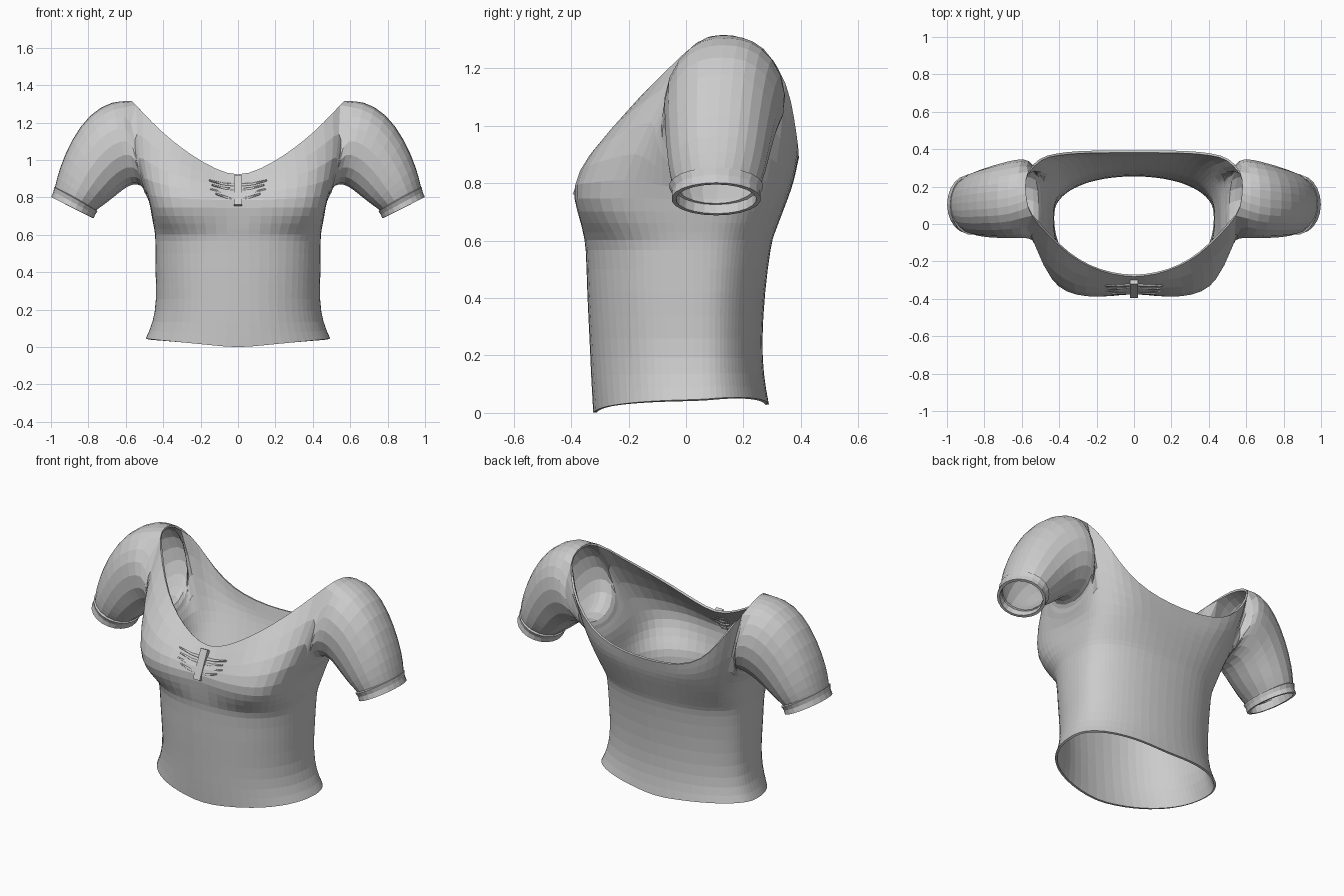
import bpy, bmesh, math
from mathutils import Vector

if "Cube" in bpy.data.objects:
    bpy.data.objects.remove(bpy.data.objects["Cube"])

Y0 = 0.05
# column directions round half the body, front centre to back centre (degrees)
ANG = [0, 15, 28, 39, 49, 58, 66, 74, 82, 93, 104, 112, 119, 126, 133, 142, 152, 165, 180]
# body rings: z, half width, front y, back y, squareness front, squareness back
RINGS = [(-.004, .495, -.326, .291, 2.2, 2.1), (.13, .456, -.334, .272, 2.2, 2.1),
         (.25, .436, -.338, .266, 2.3, 2.1), (.42, .444, -.347, .276, 2.4, 2.1),
         (.59, .442, -.350, .298, 2.5, 2.3), (.62, .446, -.360, .308, 2.9, 2.4),
         (.70, .462, -.388, .338, 4.4, 2.8), (.79, .474, -.404, .372, 5.6, 3.4)]
# upper edge: front neckline, down and up the armhole, back neckline
EDGE = [(0, -.285, .91), (.12, -.27, .95), (.24, -.23, 1.02), (.35, -.165, 1.1),
        (.46, -.06, 1.2), (.56, .05, 1.31),
        (.572, -.05, 1.17), (.55, -.1, 1.02), (.51, -.04, .89), (.505, .11, .855),
        (.515, .25, .9), (.545, .35, 1.02), (.565, .352, 1.16),
        (.575, .28, 1.27), (.51, .355, 1.15), (.42, .378, 1.02), (.3, .391, .93),
        (.15, .393, .893), (0, .393, .885)]
# sleeve rings: top x, z, bottom x, z, centre y, half depth
SLEEVE = [(.67, 1.322, .565, .86, .137, .228), (.795, 1.255, .61, .83, .125, .215),
          (.895, 1.11, .66, .79, .115, .2), (.958, .955, .71, .755, .109, .184),
          (.98, .86, .752, .728, .106, .168), (.984, .84, .76, .718, .105, .158)]
PHI = [-30, -65, -105, -145, 180, 145, 100, 60, 30, 10, -10]


def ring_point(ring, a):
    z, xr, yf, yb, nf, nb = ring
    s, c = math.sin(math.radians(a)), math.cos(math.radians(a))
    n = nf if c > 0 else nb
    r = (abs(s) ** n + abs(c) ** n) ** (-1 / n)
    x = xr * r * s
    y = Y0 + r * c * ((yf - Y0) if c > 0 else -(yb - Y0))
    if z > .68 and a < 20:                       # dip between the cups
        y += .025 * (1 - a / 20)
    if z < .05:                                  # wavy hem
        z += .05 * abs(s) + (.03 if c < 0 else 0) * abs(c)
    return Vector((x if 0 < a < 180 else 0, y, z))


def tube_point(r, deg, square=1):
    tx, tz, bx, bz, yc, ry = r
    c, s = math.cos(math.radians(deg)), math.sin(math.radians(deg))
    s = math.copysign(abs(s) ** square, s)
    return Vector(((tx + bx) / 2 + (tx - bx) / 2 * c, yc + ry * s,
                   (tz + bz) / 2 + (tz - bz) / 2 * c))


def skin(bm, lower, upper, closed=False):
    n = len(lower)
    for i in range(n if closed else n - 1):
        j = (i + 1) % n
        bm.faces.new((lower[i], lower[j], upper[j], upper[i]))


def finish(name, bm, thick, levels):
    me = bpy.data.meshes.new(name)
    bm.to_mesh(me)
    bm.free()
    ob = bpy.data.objects.new(name, me)
    bpy.context.collection.objects.link(ob)
    mir = ob.modifiers.new("mirror", 'MIRROR')
    mir.use_clip = True
    if levels:
        sub = ob.modifiers.new("round", 'SUBSURF')
        sub.levels = sub.render_levels = levels
    sol = ob.modifiers.new("cloth", 'SOLIDIFY')
    sol.thickness = thick
    sol.offset = -1
    return ob


# blouse body and puffed sleeves
bm = bmesh.new()
rows = [[bm.verts.new(ring_point(r, a)) for a in ANG] for r in RINGS]
mid, top = [], []
for k, e in enumerate(EDGE):
    low, e = rows[-1][k].co, Vector(e)
    m = low.lerp(e, .45)
    out = Vector((m.x, m.y - Y0, 0)).normalized()
    bulge = .04 if 2 <= k <= 5 else .015
    mid.append(bm.verts.new(m + out * (bulge if 1 < k < 17 else 0)))
    top.append(bm.verts.new(e))
rows += [mid, top]
for lo, hi in zip(rows, rows[1:]):
    skin(bm, lo, hi)
loop = top[5:14] + [bm.verts.new((.582, .2, 1.31)), bm.verts.new((.575, .13, 1.32))]
for i, r in enumerate(SLEEVE):
    nxt = [bm.verts.new(tube_point(r, p, .85 if i < 4 else 1)) for p in PHI]
    skin(bm, loop, nxt, True)
    loop = nxt
finish("blouse", bm, .012, 1)

# cuff bands
bm = bmesh.new()
prev = None
for r in [(.982, .855, .751, .727, .105, .164), (.987, .83, .763, .709, .105, .154),
          (.999, .802, .772, .688, .105, .156)]:
    cur = [bm.verts.new(tube_point(r, -i * 360 / 22)) for i in range(22)]
    if prev:
        skin(bm, prev, cur, True)
    prev = cur
finish("cuff_bands", bm, .016, 0)

# centre tab lying on the slope of the chest
bpy.ops.mesh.primitive_cube_add(size=1, location=(0, -.347, .835))
tab = bpy.context.object
tab.name = "centre_tab"
tab.scale = (.045, .024, .172)
tab.rotation_euler.x = -math.atan2(.075, .155)

# gathered folds fanning out from the tab
cu = bpy.data.curves.new("gathers", 'CURVE')
cu.dimensions = '3D'
cu.bevel_depth = .011
cu.bevel_resolution = 0
for i, (z, w) in enumerate([(.79, .12), (.815, .15), (.838, .14), (.862, .155)]):
    y = -.288 - (.92 - z) * .58
    sp = cu.splines.new('POLY')
    sp.points.add(4)
    for p, t in zip(sp.points, (-1, -.5, 0, .5, 1)):
        p.co = (w * t, y - .01 * abs(t), z + .03 * t * t, 1)
        p.radius = 1.1 - .7 * abs(t)
ob = bpy.data.objects.new("gathers", cu)
bpy.context.collection.objects.link(ob)
